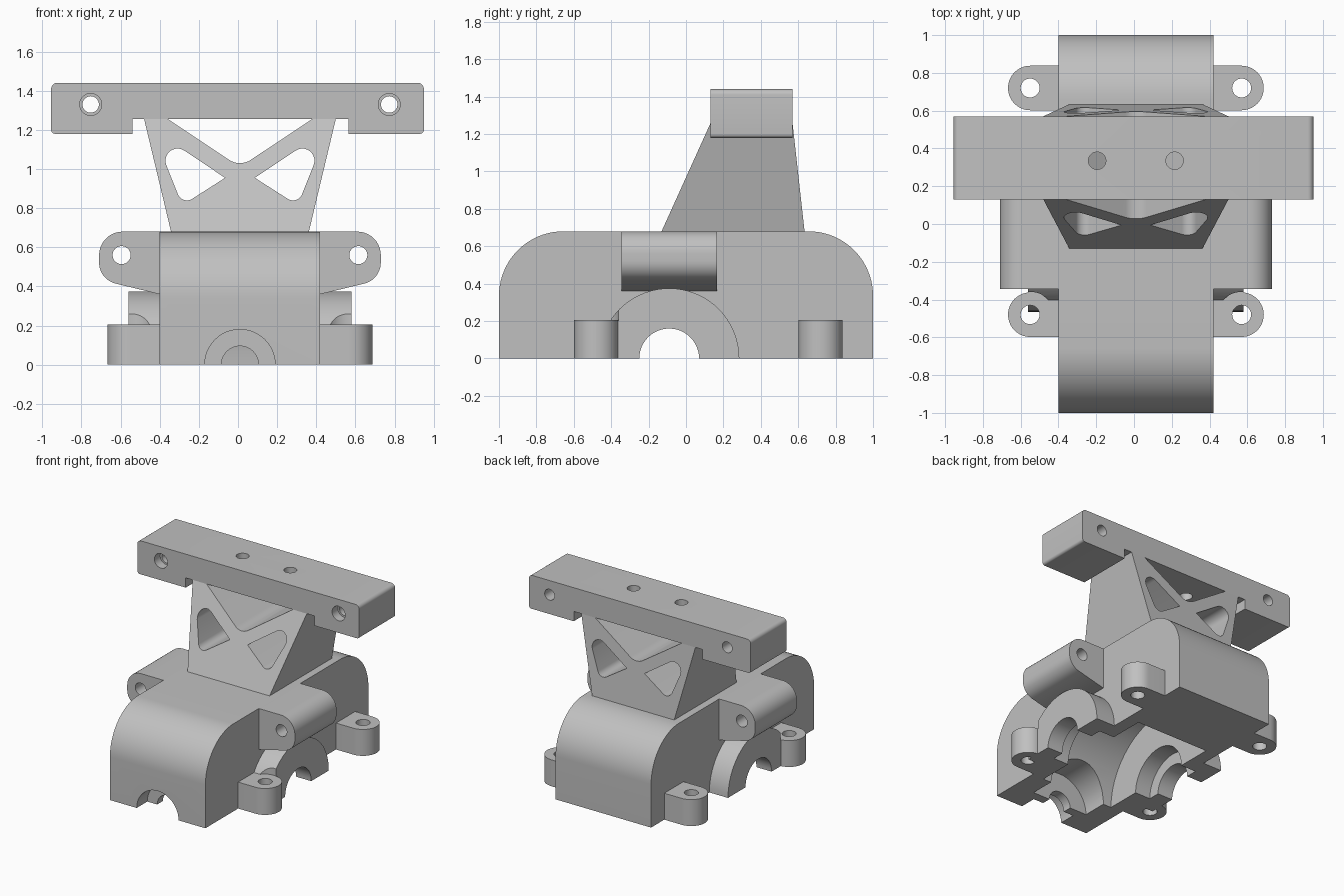
import bpy, bmesh, math
from mathutils import Vector

cube = bpy.data.objects.get("Cube")
if cube:
    bpy.data.objects.remove(cube, do_unlink=True)

C = 0.01  # centre plane of the housing in x
SIDES = (-1, 1)
GREY = (0.53, 0.53, 0.53, 1)

grey = bpy.data.materials.new("plain grey")
grey.use_nodes = True
grey.diffuse_color = GREY
grey.node_tree.nodes["Principled BSDF"].inputs["Base Color"].default_value = GREY


def fillet(pts, n=10):
    """Round each corner (u, v, radius) of a polygon."""
    out = []
    for i, p in enumerate(pts):
        r = p[2] if len(p) > 2 else 0
        here = Vector(p[:2])
        if r == 0:
            out.append(here)
            continue
        a = (Vector(pts[i - 1][:2]) - here).normalized()
        b = (Vector(pts[(i + 1) % len(pts)][:2]) - here).normalized()
        half = a.angle(b) / 2
        centre = here + (a + b).normalized() * (r / math.sin(half))
        start = here + a * (r / math.tan(half)) - centre
        turn = math.pi - 2 * half
        if a.x * b.y - a.y * b.x > 0:
            turn = -turn
        first = math.atan2(start.y, start.x)
        for k in range(n + 1):
            t = first + turn * k / n
            out.append(centre + Vector((math.cos(t), math.sin(t))) * r)
    return out


def circle(u, v, r, n=48):
    return [(u + r * math.cos(2 * math.pi * k / n), v + r * math.sin(2 * math.pi * k / n))
            for k in range(n)]


def prism(name, pts, axis, a, b):
    """Extrude a 2D outline along an axis from a to b."""
    place = {"x": lambda u, v, t: (t, u, v),
             "y": lambda u, v, t: (u, t, v),
             "z": lambda u, v, t: (u, v, t)}[axis]
    bm = bmesh.new()
    low = [bm.verts.new(place(p[0], p[1], a)) for p in pts]
    high = [bm.verts.new(place(p[0], p[1], b)) for p in pts]
    bm.faces.new(low)
    bm.faces.new(high)
    for i in range(len(pts)):
        bm.faces.new((low[i - 1], low[i], high[i], high[i - 1]))
    bmesh.ops.recalc_face_normals(bm, faces=bm.faces)
    mesh = bpy.data.meshes.new(name)
    bm.to_mesh(mesh)
    bm.free()
    mesh.materials.append(grey)
    ob = bpy.data.objects.new(name, mesh)
    bpy.context.collection.objects.link(ob)
    return ob


def cylinder(axis, u, v, r, a, b):
    return prism("cutter", circle(u, v, r), axis, a, b)


def finish(ob, cutters):
    """Cut the part, then shade it."""
    bpy.ops.object.select_all(action="DESELECT")
    ob.select_set(True)
    bpy.context.view_layer.objects.active = ob
    for c in cutters:
        mod = ob.modifiers.new("cut", "BOOLEAN")
        mod.operation, mod.solver, mod.object = "DIFFERENCE", "EXACT", c
        bpy.ops.object.modifier_apply(modifier=mod.name)
    bpy.ops.object.shade_smooth_by_angle(angle=math.radians(30))


def discard(cutters):
    for c in cutters:
        bpy.data.objects.remove(c, do_unlink=True)


# Housing: rounded shell, open underneath, with stepped shaft bores
AXLE = -0.09
bores = [cylinder("x", AXLE, 0, 0.52, C - 0.31, C + 0.31),
         cylinder("x", AXLE, 0, 0.16, -1, 1),
         cylinder("x", AXLE, 0, 0.25, C - 0.44, C + 0.44),
         cylinder("y", C, 0, 0.18, -1.1, -0.87),
         cylinder("y", C, 0, 0.095, -0.9, -0.4),
         cylinder("y", C, 0, 0.24, -0.8, -0.4)]
housing = prism("housing", fillet([(-1, 0), (-1, 0.68, 0.345), (1, 0.68, 0.345), (1, 0)], 20),
                "x", C - 0.41, C + 0.41)
finish(housing, bores)

for s in SIDES:
    side = "left" if s > 0 else "right"

    # Axle boss, relieved above the front screw ear
    arch = [p for p in circle(AXLE, 0, 0.375, 72) if p[1] > -1e-6]
    boss = prism(side + "_axle_boss", arch, "x", C + s * 0.38, C + s * 0.57)
    relief = cylinder("z", C + s * 0.555, -0.48, 0.12, 0.2, 0.5)
    finish(boss, [bores[1], bores[2], relief])

    # Hinge lug with a pin hole
    outline = fillet([(C + s * 0.39, 0.36), (C + s * 0.39, 0.68),
                      (C + s * 0.72, 0.68, 0.12), (C + s * 0.72, 0.435, 0.11),
                      (C + s * 0.41, 0.36)])
    lug = prism(side + "_hinge_lug", outline, "y", -0.345, 0.165)
    pin = cylinder("y", C + s * 0.605, 0.56, 0.046, -1, 1)
    finish(lug, [pin])
    discard([relief, pin])

    # Screw ears
    for place, y in (("front", -0.48), ("rear", 0.72)):
        x0, x1 = C + s * 0.4, C + s * 0.677
        ear = prism(f"{place}_{side}_screw_ear",
                    fillet([(x0, y - 0.118), (x1, y - 0.118, 0.1179),
                            (x1, y + 0.118, 0.1179), (x0, y + 0.118)]), "z", 0, 0.205)
        screw = cylinder("z", C + s * 0.56, y, 0.05, -1, 1)
        finish(ear, [screw])
        discard([screw])
discard(bores)

# Tower: flared sideways, tapered in depth, with a V notch and two windows
tower = prism("tower", [(-0.135, 0.67), (0.13, 1.256), (0.57, 1.256), (0.635, 0.67)], "x", -1, 1)
for v in tower.data.vertices:
    v.co.x = C + v.co.x * (0.35 if v.co.z < 1 else 0.49)
windows = [prism("cutter", fillet([(C + s * 0.076, 0.955), (C + s * 0.295, 0.815, 0.05),
                                   (C + s * 0.45, 1.205, 0.062)]), "y", -1, 1)
           for s in SIDES]
notch = prism("cutter", fillet([(C - 0.37, 1.256), (C, 1.01, 0.1), (C + 0.37, 1.256),
                                (C + 0.37, 1.4), (C - 0.37, 1.4)]), "y", -1, 1)
finish(tower, windows + [notch])
discard(windows + [notch])

# Cross bar with end bolt holes and two vertical holes
bar = prism("cross_bar", fillet([(-0.955, 1.18, 0.02), (-0.955, 1.44, 0.03), (0.95, 1.44, 0.03),
                                 (0.95, 1.18, 0.02), (0.565, 1.18), (0.565, 1.256),
                                 (-0.54, 1.256), (-0.54, 1.18)], 6), "y", 0.13, 0.57)
holes = []
for s in SIDES:
    holes += [cylinder("y", C + s * 0.763, 1.33, 0.042, -1, 1),
              cylinder("y", C + s * 0.763, 1.33, 0.056, 0, 0.2),
              cylinder("z", C + s * 0.205, 0.335, 0.046, 1, 2)]
finish(bar, holes)
discard(holes)
